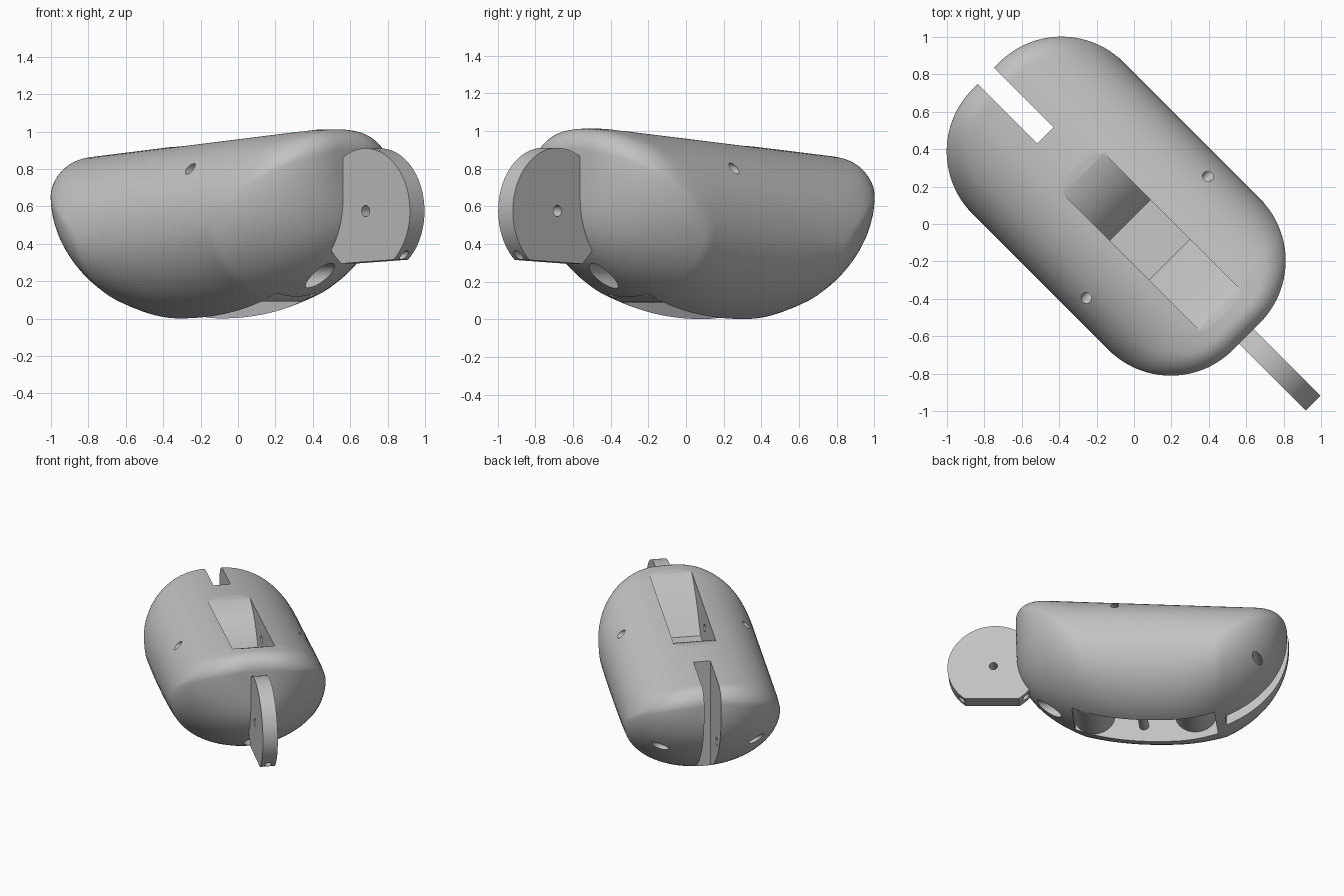
import bpy, bmesh, math
from mathutils import Matrix, Vector

if "Cube" in bpy.data.objects:
    bpy.data.objects.remove(bpy.data.objects["Cube"], do_unlink=True)

# One grey plastic for everything
grey = bpy.data.materials.new("light_grey")
grey.use_nodes = True
colour = (0.54, 0.54, 0.54, 1)
grey.diffuse_color = colour
grey.node_tree.nodes["Principled BSDF"].inputs["Base Color"].default_value = colour

TURN = Matrix.Rotation(math.radians(-45), 4, 'Z')   # long axis runs diagonally
BACK, FRONT, HALF_W, CORNER = -1.12, 0.85, 0.572, 0.47
LOWEST, FILLET = -0.28, 0.11


def finish(name, bm):
    bmesh.ops.recalc_face_normals(bm, faces=bm.faces)
    mesh = bpy.data.meshes.new(name)
    bm.to_mesh(mesh)
    bm.free()
    mesh.materials.append(grey)
    obj = bpy.data.objects.new(name, mesh)
    bpy.context.collection.objects.link(obj)
    return obj


def prism(name, profile, half):
    """Extrude a lengthwise (u, z) outline sideways."""
    bm = bmesh.new()
    sides = [[bm.verts.new((u, y, z)) for u, z in profile] for y in (-half, half)]
    for ring in sides:
        bm.faces.new(ring)
    n = len(profile)
    for i in range(n):
        j = (i + 1) % n
        bm.faces.new((sides[0][i], sides[0][j], sides[1][j], sides[1][i]))
    return finish(name, bm)


def block(name, u0, u1, half, z0, z1):
    return prism(name, [(u0, z0), (u1, z0), (u1, z1), (u0, z1)], half)


def rod(name, centre, radius, length, axis, sides=32):
    bm = bmesh.new()
    turn = Vector((0, 0, 1)).rotation_difference(Vector(axis)).to_matrix().to_4x4()
    bmesh.ops.create_cone(bm, cap_ends=True, segments=sides, radius1=radius, radius2=radius,
                          depth=length, matrix=Matrix.Translation(centre) @ turn)
    return finish(name, bm)


def cut(obj, cutters):
    for cutter in cutters:
        cutter.hide_render = True
        mod = obj.modifiers.new("cut", 'BOOLEAN')
        mod.operation = 'DIFFERENCE'
        mod.solver = 'EXACT'
        mod.object = cutter
        bpy.context.view_layer.objects.active = obj
        bpy.ops.object.modifier_apply(modifier=mod.name)
        bpy.data.objects.remove(cutter, do_unlink=True)


def past_corner(u):
    """Distance beyond the straight middle of the plan outline."""
    return max(u - (FRONT - CORNER), (BACK + CORNER) - u, 0)


def half_width(u):
    return HALF_W - CORNER + math.sqrt(max(CORNER ** 2 - past_corner(u) ** 2, 0))


def top_height(u, v):
    """Arched roof, rounded off along the two ends."""
    ridge = min(0.957 + 0.088 * u, 1.012)
    x = min(abs(v) / HALF_W, 1)
    z = ridge - 0.46 * (1 - (1 - x ** 2.2) ** (1 / 2.2))
    du = past_corner(u)
    reach = math.hypot(du, max(abs(v) - (HALF_W - CORNER), 0))
    inside = max(CORNER - reach, 0)
    if du > 0 and inside < FILLET:
        drop = FILLET - math.sqrt(FILLET ** 2 - (FILLET - inside) ** 2)
        z -= drop * du / reach
    return z


def bottom_height(u):
    if u > LOWEST:
        s, p, rise = (u - LOWEST) / (FRONT - LOWEST), 2.1, 0.65
    else:
        s, p, rise = (LOWEST - u) / (LOWEST - BACK), 2.0, 0.69
    return -0.018 + rise * (1 - (1 - min(s, 1) ** p) ** (1 / p))


def build_body():
    stations, around = 80, 80
    bm = bmesh.new()
    rings = []
    for i in range(stations + 1):
        u = (BACK + FRONT) / 2 - (FRONT - BACK) / 2 * math.cos(math.pi * i / stations)
        w = half_width(u)
        rim, bottom = top_height(u, w), bottom_height(u)
        ring = []
        for k in range(around):
            a = math.tau * k / around
            v, s = w * math.cos(a), math.sin(a)
            z = top_height(u, v) if s >= 0 else rim + s * (rim - bottom)
            ring.append(bm.verts.new((u, v, z)))
        rings.append(ring)
    for a, b in zip(rings, rings[1:]):
        for k in range(around):
            j = (k + 1) % around
            bm.faces.new((a[k], a[j], b[j], b[k]))
    bm.faces.new(rings[0])
    bm.faces.new(rings[-1])
    return finish("body", bm)


body = build_body()

# Top recess: rounded rear slope, short floor, rounded front slope
recess = [(-0.53, 1.3)]
tilt, radius = math.radians(5), 0.507
for i in range(17):
    a = tilt - math.radians(69) * i / 16
    recess.append((-0.53 + radius * (math.sin(tilt) - math.sin(a)),
                   0.92 + radius * (math.cos(a) - math.cos(tilt))))
recess.append((0.27, 0.66))
for i in range(1, 13):
    t = i / 12
    recess.append((0.27 + 0.45 * t, 0.66 + 0.36 * (1 - (1 - t) ** 1.6)))
recess.append((0.72, 1.3))

cut(body, [
    prism("recess_cutter", recess, 0.155),
    block("rear_slot_cutter", -1.4, -0.67, 0.062, -0.2, 1.3),
    block("underside_cutter", -0.6, 0.44, 0.155, -0.2, 0.33),
    rod("middle_pin_cutter", (0.1, 0, 0.8), 0.029, 2, (0, 1, 0)),
    rod("rear_pin_cutter", (-0.93, 0, 0.37), 0.032, 2, (0, 1, 0)),
    rod("cord_cutter", (0.65, 0, 0.23), 0.066, 0.6, (1, 0, 0)),
])

# Front disc with a flat lower edge, axle hole and cord hole
cu, cz, r = 1.02, 0.575, 0.335
start, end = math.radians(-51), math.radians(237)
outline = []
for i in range(65):
    a = start + (end - start) * i / 64
    outline.append((cu + r * math.cos(a), cz + r * math.sin(a)))
disc = prism("front_disc", outline, 0.055)
cut(disc, [
    rod("axle_cutter", (cu, 0, cz), 0.03, 1, (0, 1, 0)),
    rod("disc_cord_cutter", (1.2, 0, 0.34), 0.024, 1.2, (1, 0, 0)),
])

# Rollers and axle pin inside the underside channel
parts = [body, disc]
for name, u, z, size in (("front_roller", 0.3, 0.24, 0.15),
                         ("rear_roller", -0.44, 0.225, 0.155),
                         ("underside_pin", -0.06, 0.14, 0.035)):
    parts.append(rod(name, (u, 0, z), size, 0.312, (0, 1, 0), 48))

for obj in parts:
    obj.data.transform(TURN)
    bpy.ops.object.select_all(action='DESELECT')
    obj.select_set(True)
    bpy.context.view_layer.objects.active = obj
    bpy.ops.object.shade_smooth_by_angle(angle=math.radians(30))
